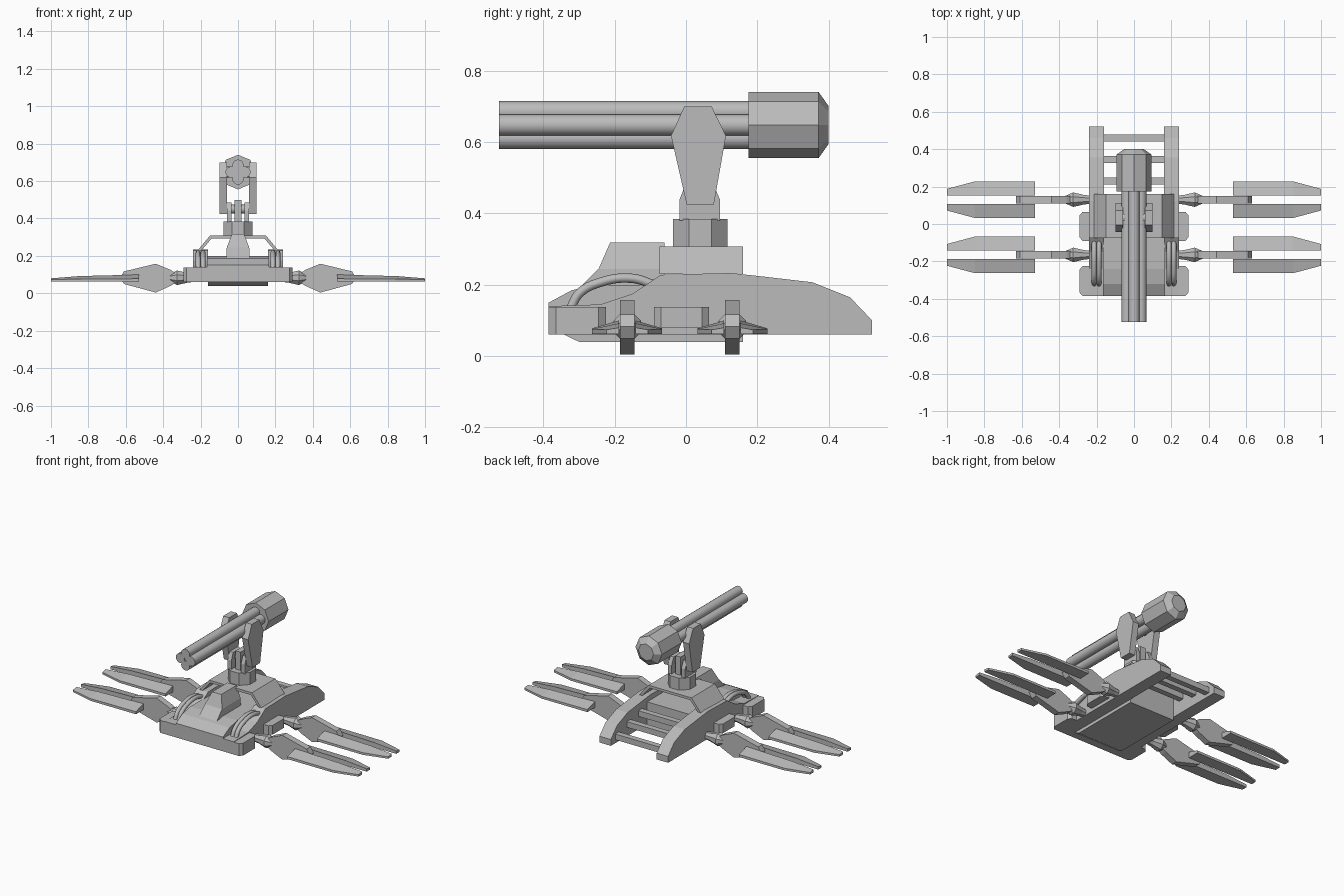
import bpy, math
from mathutils import Vector, Matrix

cube = bpy.data.objects.get("Cube")
if cube:
    bpy.data.objects.remove(cube, do_unlink=True)

grey = bpy.data.materials.new("plain_grey")
grey.use_nodes = True
GREY = (0.5, 0.5, 0.5, 1)
grey.diffuse_color = GREY
grey.node_tree.nodes["Principled BSDF"].inputs["Base Color"].default_value = GREY


def make(name, verts, faces):
    mesh = bpy.data.meshes.new(name)
    mesh.from_pydata([tuple(v) for v in verts], [], faces)
    mesh.materials.append(grey)
    obj = bpy.data.objects.new(name, mesh)
    bpy.context.collection.objects.link(obj)
    bpy.context.view_layer.objects.active = obj
    bpy.ops.object.select_all(action="DESELECT")
    obj.select_set(True)
    bpy.ops.object.mode_set(mode="EDIT")
    bpy.ops.mesh.select_all(action="SELECT")
    bpy.ops.mesh.normals_make_consistent(inside=False)
    bpy.ops.object.mode_set(mode="OBJECT")
    return obj


def loft(name, rings):
    """Closed skin through rings that share a point count."""
    n = len(rings[0])
    verts = [v for ring in rings for v in ring]
    faces = [list(range(n)), list(range(len(verts) - n, len(verts)))]
    for r in range(len(rings) - 1):
        for i in range(n):
            j = (i + 1) % n
            faces.append([r * n + i, r * n + j, r * n + n + j, r * n + n + i])
    return make(name, verts, faces)


def prism(name, profile, axis, lo, hi):
    """Extrude a 2D profile along x, y or z."""
    put = {"x": lambda p, d: (d, p[0], p[1]),
           "y": lambda p, d: (p[0], d, p[1]),
           "z": lambda p, d: (p[0], p[1], d)}[axis]
    return loft(name, [[put(p, d) for p in profile] for d in (lo, hi)])


def box(name, x, y, z):
    return prism(name, [(x[0], y[0]), (x[1], y[0]), (x[1], y[1]), (x[0], y[1])], "z", *z)


def turned(name, stations, axis, centre, sides, phase=0.0, smooth=False):
    """Round or faceted solid: stations are (position on axis, radius)."""
    rings = []
    for d, r in stations:
        ring = []
        for k in range(sides):
            a = phase + math.tau * k / sides
            u, v = centre[0] + r * math.cos(a), centre[1] + r * math.sin(a)
            ring.append({"x": (d, u, v), "y": (u, d, v), "z": (u, v, d)}[axis])
        rings.append(ring)
    obj = loft(name, rings)
    if smooth:
        bpy.ops.object.shade_smooth_by_angle(angle=math.radians(40))
    return obj


def mirrored(obj):
    """Copy across x = 0."""
    mod = obj.modifiers.new("mirror", "MIRROR")
    mod.use_axis[0] = True
    return obj


# Hull with sloped nose, and keel below it
prism("hull", [(-.385, .06), (-.385, .15), (-.32, .185), (-.24, .2), (.16, .2), (.16, .06)],
      "x", -.165, .165)
prism("keel", [(-.345, .062), (-.3, .04), (.16, .04), (.16, .062)], "x", -.16, .16)

# Canopy wedge on the nose
loft("canopy", [
    [(-.062, -.30, .19), (.062, -.30, .19), (.062, -.06, .19), (-.062, -.06, .19)],
    [(-.06, -.245, .245), (.06, -.245, .245), (.06, -.06, .245), (-.06, -.06, .245)],
    [(-.032, -.213, .318), (.032, -.213, .318), (.032, -.06, .318), (-.032, -.06, .318)]])

# Arched deck that carries the turret
prism("deck_arch", [(-.215, .23), (-.15, .308), (.15, .308), (.215, .23),
                    (.195, .23), (.142, .292), (-.142, .292), (-.195, .23)], "y", -.075, .16)

# Side rails, with rungs between their rear ends
mirrored(prism("side_rail", [
    (-.385, .06), (-.385, .14), (-.24, .145), (-.15, .175), (-.07, .228), (.125, .233),
    (.2, .225), (.355, .207), (.46, .165), (.522, .1), (.522, .06)], "x", .16, .24))
for i, (y, z) in enumerate([(.23, .16), (.345, .135), (.46, .1)]):
    box(f"rung_{i + 1}", (-.165, .165), (y - .018, y + .018), (z - .018, z + .018))

# Chamfered side pods
for name, y0, y1, z0 in [("front_pod", -.385, -.225, .06), ("middle_pod", -.09, .065, .08)]:
    mirrored(prism(name, [(.23, y0), (.275, y0), (.292, y0 + .02), (.292, y1 - .02),
                          (.275, y1), (.23, y1)], "z", z0, .138))

# Paired hoses arching over each rail
for i, x in enumerate((.187, .213)):
    curve = bpy.data.curves.new("hose", "CURVE")
    curve.dimensions = "3D"
    curve.bevel_depth = .013
    curve.bevel_resolution = 2
    curve.resolution_u = 6
    path = [(-.325, .13), (-.30, .175), (-.24, .207), (-.15, .218), (-.09, .2)]
    spline = curve.splines.new("BEZIER")
    spline.bezier_points.add(len(path) - 1)
    for point, (y, z) in zip(spline.bezier_points, path):
        point.co = (x, y, z)
        point.handle_left_type = point.handle_right_type = "AUTO"
    curve.materials.append(grey)
    hose = bpy.data.objects.new(f"hose_{i + 1}", curve)
    bpy.context.collection.objects.link(hose)
    mirrored(hose)

# Four legs: spindle joint, knee plate and two tapering prongs each
for end, yc in [("front", -.165), ("rear", .13)]:
    mirrored(turned(end + "_joint", [(.22, .022), (.27, .028), (.325, .042), (.375, .018)],
                    "x", (yc, .083), 8, math.pi / 8))
    mirrored(prism(end + "_knee", [(.33, .06), (.33, .105), (.36, .125), (.44, .158), (.61, .117),
                                   (.63, .083), (.61, .05), (.44, .004), (.36, .04)],
                   "y", yc - .02, yc + .02))
    for side, s in [("a", -1), ("b", 1)]:
        def section(x, outer, z_in, z_out):
            return [(x, yc + s * .023, .062), (x, yc + s * outer, .062),
                    (x, yc + s * outer, z_out), (x, yc + s * .023, z_in)]
        mirrored(loft(f"{end}_prong_{side}", [section(.53, .098, .1, .078),
                                              section(.85, .098, .092, .076),
                                              section(1.0, .058, .08, .074)]))

# Turret pedestal and fork
turned("pedestal", [(.3, .083), (.385, .083)], "z", (0, .04), 8, math.pi / 8)
fork = [(-.018, .38), (-.018, .44), (0, .485), (.075, .485), (.095, .44), (.095, .38)]
mirrored(prism("fork_cheek", fork, "x", .034, .06))
box("fork_block", (-.018, .018), (.0, .08), (.38, .5))
turned("fork_pin", [(-.075, .024), (.075, .024)], "x", (.038, .45), 12, 0, True)

# Cradle arms holding the gun
mirrored(prism("cradle_arm", [(-.005, .7), (.072, .7), (.112, .618), (.078, .425),
                              (.002, .425), (-.042, .618)], "x", .058, .1))

# Gun: four barrels around a core, with a faceted breech
for i in range(4):
    a = i * math.pi / 2
    c = (.037 * math.cos(a), .648 + .037 * math.sin(a))
    turned(f"barrel_{i + 1}", [(-.525, .03), (.18, .03)], "y", c, 16, 0, True)
turned("barrel_core", [(-.52, .018), (.18, .018)], "y", (0, .648), 8)
turned("breech", [(.175, .0925), (.372, .0925), (.4, .053)], "y", (0, .648), 8)
turned("trunnion", [(-.07, .03), (.07, .03)], "x", (.035, .648), 12, 0, True)
